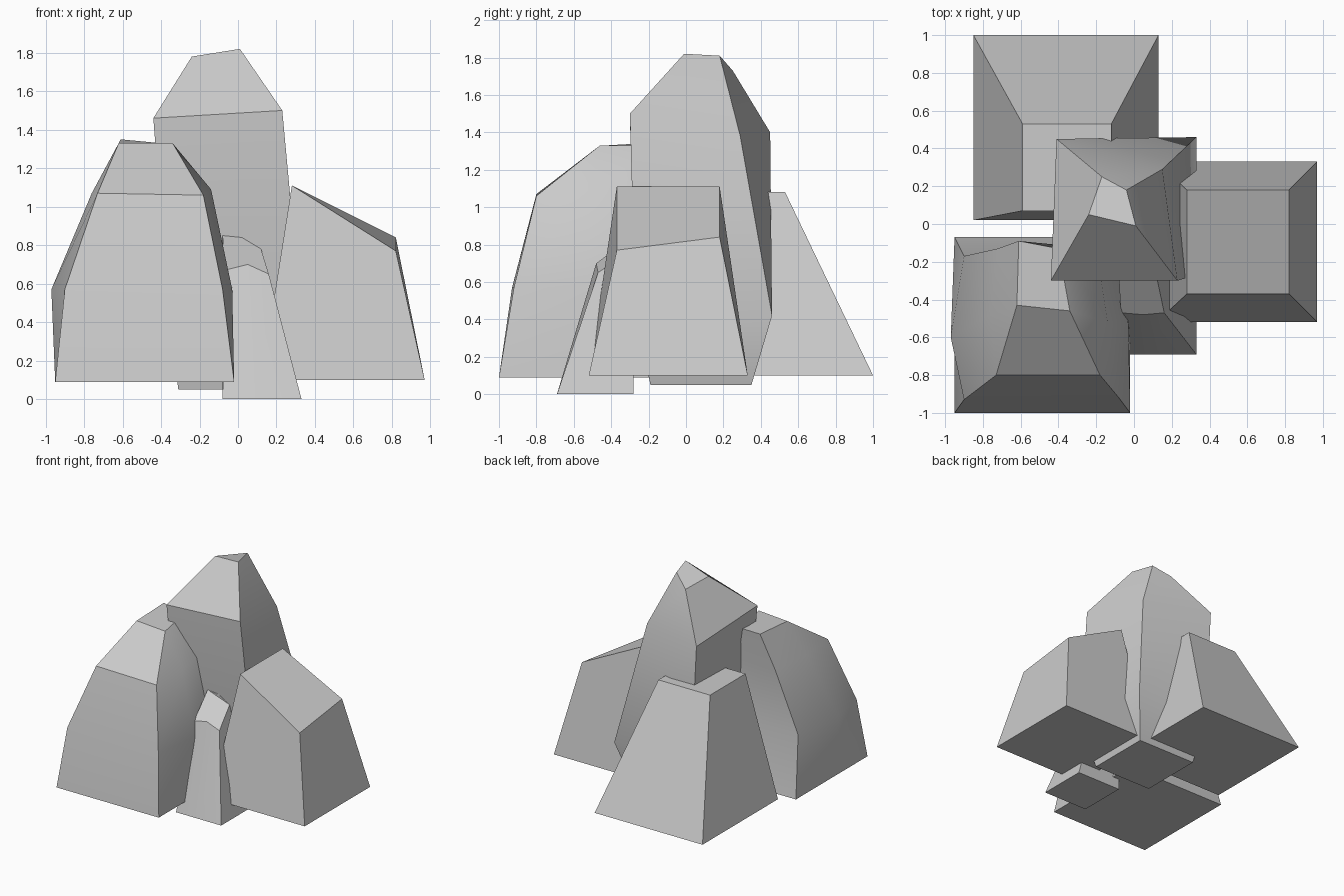
import bpy
import bmesh
import math

cube = bpy.data.objects.get("Cube")
if cube:
    bpy.data.objects.remove(cube, do_unlink=True)

GREY = (0.6, 0.6, 0.6, 1)
stone = bpy.data.materials.new("stone_grey")
stone.use_nodes = True
stone.diffuse_color = GREY
stone.node_tree.nodes["Principled BSDF"].inputs["Base Color"].default_value = GREY


def rect(x0, x1, y0, y1, z):
    """Level rectangular ring, counter-clockwise from the front -x corner."""
    return [(x0, y0, z), (x1, y0, z), (x1, y1, z), (x0, y1, z)]


def rock(name, rings):
    """Loft a closed stone through rings that share a point count."""
    bm = bmesh.new()
    loops = [[bm.verts.new(p) for p in ring] for ring in rings]
    n = len(loops[0])
    bm.faces.new(loops[0][::-1])
    bm.faces.new(loops[-1])
    for low, high in zip(loops, loops[1:]):
        for i in range(n):
            j = (i + 1) % n
            bm.faces.new((low[i], low[j], high[j], high[i]))
    bmesh.ops.remove_doubles(bm, verts=bm.verts[:], dist=0.001)
    bmesh.ops.recalc_face_normals(bm, faces=bm.faces[:])
    mesh = bpy.data.meshes.new(name)
    bm.to_mesh(mesh)
    bm.free()
    mesh.materials.append(stone)
    obj = bpy.data.objects.new(name, mesh)
    bpy.context.collection.objects.link(obj)
    bpy.ops.object.select_all(action="DESELECT")
    obj.select_set(True)
    bpy.context.view_layer.objects.active = obj
    bpy.ops.object.shade_smooth_by_angle(angle=math.radians(30))
    return obj


# Plain tapered block at the back
rock("back_rock", [rect(-0.85, 0.13, 0.02, 1.0, 0.10),
                   rect(-0.59, -0.12, 0.07, 0.53, 1.08)])

# Side block with a top sloping outwards
rock("side_rock", [rect(0.12, 0.97, -0.52, 0.33, 0.10),
                   [(0.28, -0.37, 1.11), (0.82, -0.37, 0.77),
                    (0.82, 0.18, 0.84), (0.28, 0.18, 1.11)]])

# Tall central stone: narrow foot, broad shoulders, small crooked peak
rock("central_rock", [
    rect(-0.31, 0.23, -0.19, 0.35, 0.05),
    [(-0.36, -0.26, 0.42), (0.33, -0.27, 0.42), (0.33, 0.46, 0.42), (-0.36, 0.45, 0.42)],
    [(-0.44, -0.30, 1.46), (0.23, -0.30, 1.50), (0.15, 0.29, 1.38), (-0.41, 0.45, 1.40)],
    [(-0.24, 0.05, 1.78), (0.01, -0.01, 1.82), (-0.04, 0.18, 1.81), (-0.17, 0.25, 1.73)],
])

# Rounded boulder at the front; top corners merge into four
top_front = (-0.62, -0.43, 1.33)
top_inner = (-0.34, -0.46, 1.33)
rock("front_boulder", [
    [(-0.95, -1.0, 0.09), (-0.02, -1.0, 0.09), (-0.02, -0.53, 0.09),
     (-0.02, -0.07, 0.09), (-0.95, -0.07, 0.09), (-0.95, -0.60, 0.09)],
    [(-0.90, -0.93, 0.57), (-0.08, -0.92, 0.57), (-0.03, -0.53, 0.57),
     (-0.08, -0.15, 0.57), (-0.90, -0.17, 0.57), (-0.97, -0.60, 0.57)],
    [(-0.73, -0.80, 1.07), (-0.18, -0.80, 1.06), (-0.14, -0.52, 1.09),
     (-0.20, -0.13, 1.09), (-0.72, -0.13, 1.07), (-0.76, -0.48, 1.07)],
    [top_front, top_inner, top_inner,
     (-0.40, -0.13, 1.33), (-0.61, -0.09, 1.35), top_front],
])

# Small stone wedged between the others, with a curved sloping top
rock("small_rock", [
    [(-0.08, -0.69, 0), (0.12, -0.69, 0), (0.33, -0.69, 0),
     (0.33, -0.28, 0), (0.12, -0.28, 0), (-0.08, -0.28, 0)],
    [(-0.07, -0.47, 0.67), (0.05, -0.48, 0.70), (0.16, -0.47, 0.65),
     (0.12, -0.28, 0.78), (0.02, -0.28, 0.84), (-0.08, -0.28, 0.85)],
])
